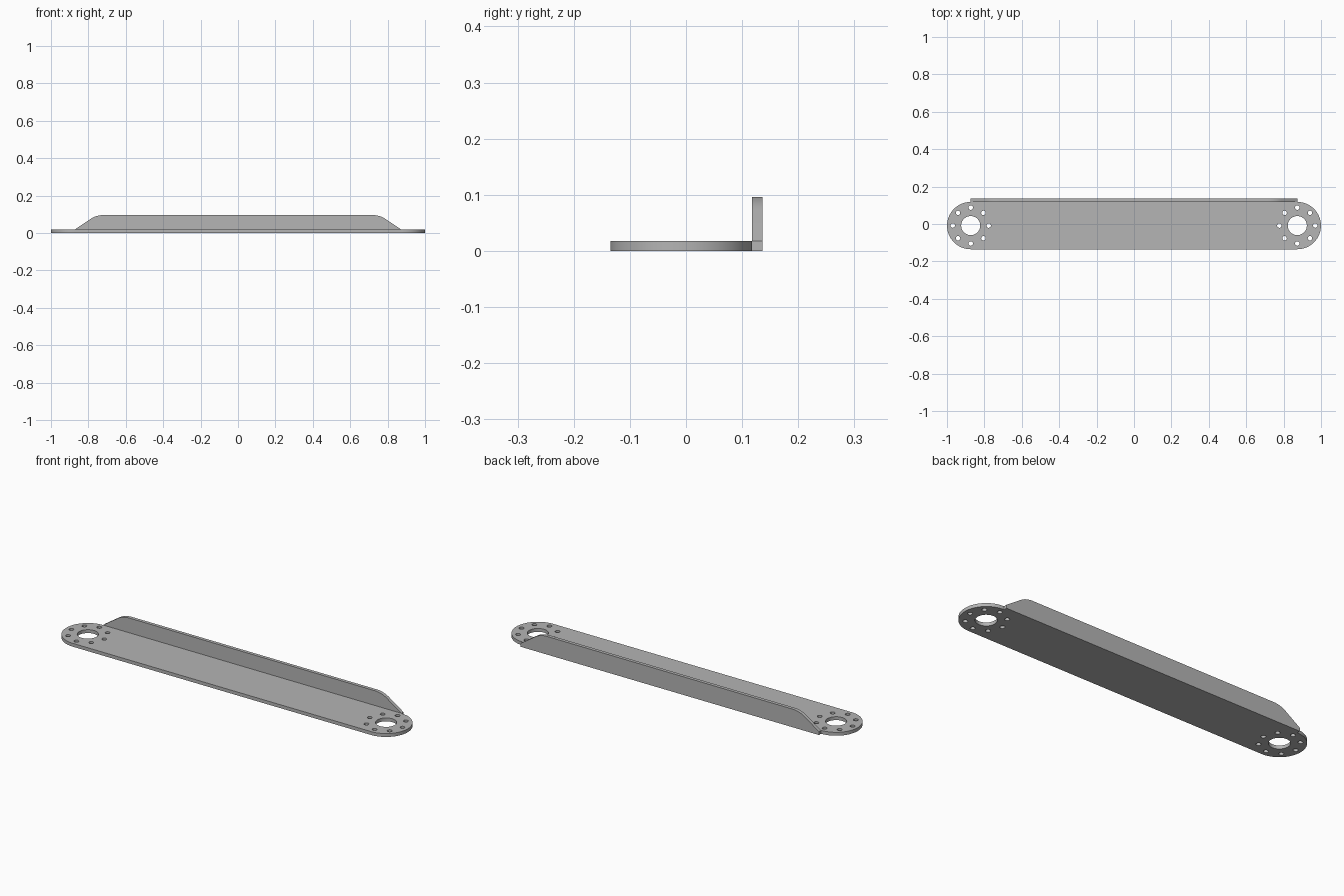
import bpy, bmesh
from math import cos, sin, tan, pi, radians

if "Cube" in bpy.data.objects:
    bpy.data.objects.remove(bpy.data.objects["Cube"], do_unlink=True)

THICK = 0.018      # sheet thickness
END_X = 0.873      # centre of each rounded end
RADIUS = 0.1265    # radius of the rounded ends
PLATE_Y = -0.0085  # centre line of the plate
HEIGHT = 0.096     # height of the flange

grey = bpy.data.materials.new("plain_grey")
grey.use_nodes = True
colour = (0.46, 0.46, 0.46, 1)
grey.diffuse_color = colour
grey.node_tree.nodes["Principled BSDF"].inputs["Base Color"].default_value = colour


def arc(cx, cy, r, start, end, n):
    steps = [start + (end - start) * i / n for i in range(n + 1)]
    return [(cx + r * cos(a), cy + r * sin(a)) for a in steps]


def circle(cx, cy, r, n):
    return arc(cx, cy, r, 0, 2 * pi, n)[:-1]


def sheet(name, loops, location, rotation=(0, 0, 0)):
    """Flat sheet filled between closed loops; inner loops become holes."""
    curve = bpy.data.curves.new(name, 'CURVE')
    curve.dimensions = '2D'
    curve.fill_mode = 'BOTH'
    curve.extrude = THICK / 2
    for loop in loops:
        spline = curve.splines.new('POLY')
        spline.points.add(len(loop) - 1)
        for point, (x, y) in zip(spline.points, loop):
            point.co = (x, y, 0, 1)
        spline.use_cyclic_u = True
    obj = bpy.data.objects.new(name, curve)
    obj.location, obj.rotation_euler = location, rotation
    bpy.context.collection.objects.link(obj)
    bpy.ops.object.select_all(action='DESELECT')
    obj.select_set(True)
    bpy.context.view_layer.objects.active = obj
    bpy.ops.object.convert(target='MESH')
    obj = bpy.context.object
    obj.name = name
    # Weld the caps to the rim
    bm = bmesh.new()
    bm.from_mesh(obj.data)
    bmesh.ops.remove_doubles(bm, verts=bm.verts, dist=1e-5)
    bmesh.ops.recalc_face_normals(bm, faces=bm.faces)
    bm.to_mesh(obj.data)
    bm.free()
    obj.data.materials.clear()
    obj.data.materials.append(grey)
    bpy.ops.object.shade_smooth_by_angle(angle=radians(30))
    return obj


# Base plate: rounded ends, each with a bore and a ring of bolt holes
outline = (arc(END_X, 0, RADIUS, -pi / 2, pi / 2, 40)
           + arc(-END_X, 0, RADIUS, pi / 2, 3 * pi / 2, 40))
loops = [outline]
for side in (-1, 1):
    loops.append(circle(side * END_X, 0, 0.051, 40))
    for k in range(8):
        a = k * pi / 4
        loops.append(circle(side * END_X + 0.096 * cos(a), 0.096 * sin(a), 0.012, 16))
sheet("base_plate", loops, (0, PLATE_Y, THICK / 2))

# Upright flange along the back edge, sloped ends with a rounded shoulder
slope = radians(34)
fillet = 0.127
corner_x = END_X - (HEIGHT - THICK) / tan(slope)
shoulder_x = corner_x - fillet * tan(slope / 2)
half = [(END_X, 0), (END_X, THICK)]
half += arc(shoulder_x, HEIGHT - fillet, fillet, pi / 2 - slope, pi / 2, 10)
profile = half + [(-x, z) for x, z in reversed(half)]
sheet("back_flange", [profile], (0, PLATE_Y + RADIUS + THICK / 2, 0), (pi / 2, 0, 0))
